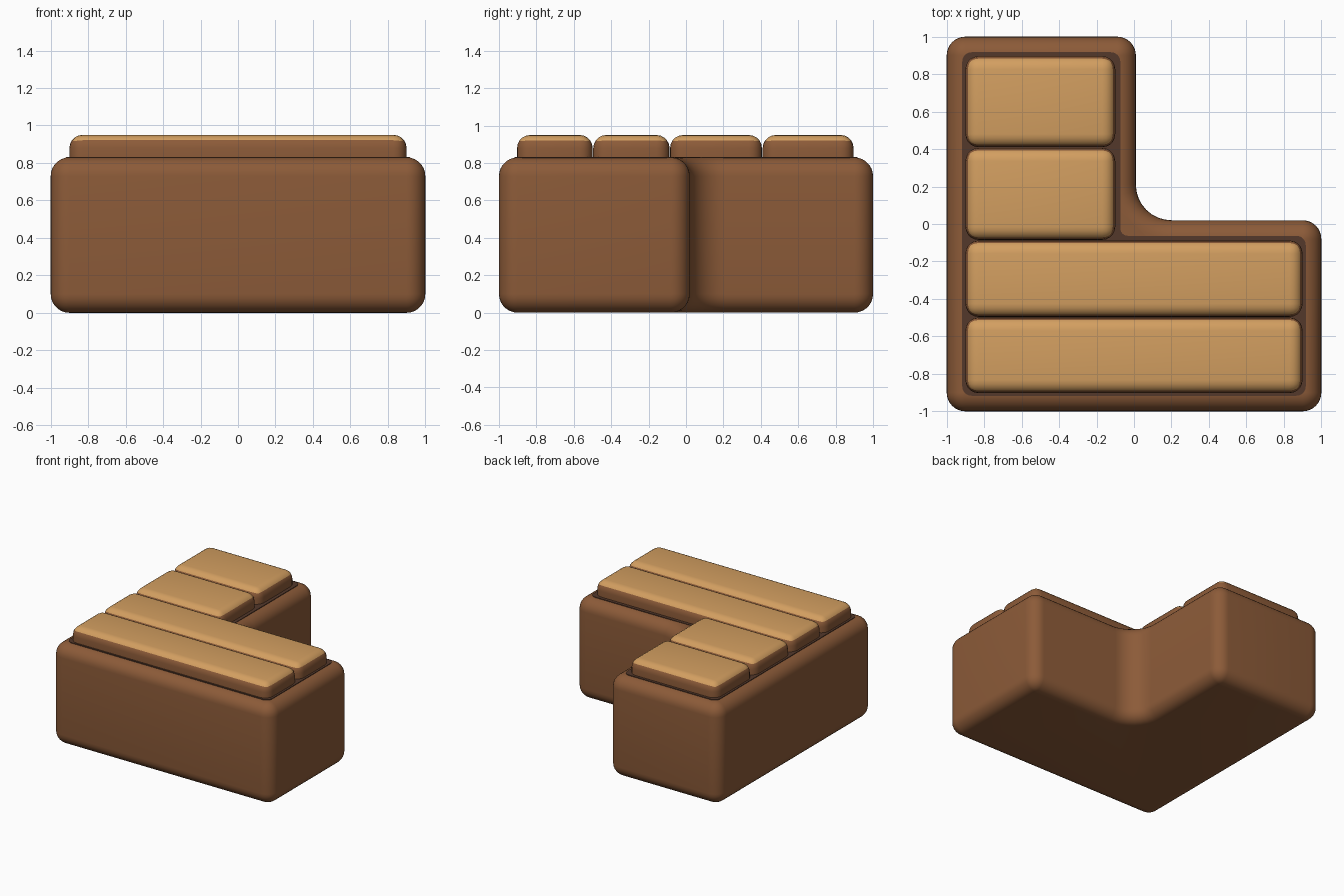
import bpy, bmesh, math

if "Cube" in bpy.data.objects:
    bpy.data.objects.remove(bpy.data.objects["Cube"])


def material(name, rgb):
    m = bpy.data.materials.new(name)
    m.diffuse_color = (*rgb, 1)
    m.use_nodes = True
    m.node_tree.nodes["Principled BSDF"].inputs["Base Color"].default_value = m.diffuse_color
    return m


BROWN = material("brown wood", (0.262, 0.104, 0.040))
TAN = material("tan plank top", (0.650, 0.345, 0.118))
DARK = material("dark groove", (0.088, 0.040, 0.024))

# L outline: corner point, direction to the arc centre, first arc angle, convex?
IX, IY = 0.01, 0.02
CORNERS = [
    (-1, -1, 1, 1, 180, True), (1, -1, -1, 1, 270, True),
    (1, IY, -1, -1, 0, True), (IX, IY, 1, 1, 270, False),
    (IX, 1, -1, -1, 0, True), (-1, 1, 1, -1, 90, True),
]


def outline(d, r_out, r_in, steps=8):
    """L-shaped loop inset by d, with rounded outer and inner corners."""
    pts = []
    for x, y, sx, sy, a0, convex in CORNERS:
        r = r_out if convex else r_in
        # inset of the inner corner moves towards the solid
        x += sx * d if convex else -d
        y += sy * d if convex else -d
        for i in range(steps + 1):
            t = i / steps * 90
            a = math.radians(a0 + t if convex else 270 - t)
            pts.append((x + sx * r + r * math.cos(a), y + sy * r + r * math.sin(a)))
    return pts


def finish(bm, name, mats):
    bmesh.ops.remove_doubles(bm, verts=bm.verts, dist=0.0001)
    bmesh.ops.recalc_face_normals(bm, faces=bm.faces)
    me = bpy.data.meshes.new(name)
    bm.to_mesh(me)
    bm.free()
    for m in mats:
        me.materials.append(m)
    ob = bpy.data.objects.new(name, me)
    bpy.context.collection.objects.link(ob)
    bpy.ops.object.select_all(action='DESELECT')
    ob.select_set(True)
    bpy.context.view_layer.objects.active = ob
    bpy.ops.object.shade_smooth_by_angle(angle=math.radians(40))
    return ob


def loft(name, layers, mat):
    """Skin a stack of (loop, z) layers and cap both ends."""
    bm = bmesh.new()
    rings = [[bm.verts.new((x, y, z)) for x, y in loop] for loop, z in layers]
    n = len(rings[0])
    for a, b in zip(rings, rings[1:]):
        for i in range(n):
            j = (i + 1) % n
            bm.faces.new((a[i], a[j], b[j], b[i]))
    bm.faces.new(rings[0][::-1])
    bm.faces.new(rings[-1])
    return finish(bm, name, [mat])


# Body: L block with rounded edges
R, TOP, SEG = 0.1, 0.83, 7
profile = []
for i in range(SEG + 1):
    a = math.pi / 2 * i / SEG
    profile.append((R * (1 - math.sin(a)), R * (1 - math.cos(a))))
profile += [(d, TOP - z) for d, z in reversed(profile)]
loft("body", [(outline(d, max(R - d, 0.002), 0.19 + d), z) for d, z in profile], BROWN)

# Thin dark groove plate showing around and between the planks
groove = outline(0.083, 0.05, 0.04)
loft("groove", [(groove, 0.825), (groove, 0.833)], DARK)


def plank(name, x0, x1, y0, y1, z0=0.7, z1=0.95):
    bm = bmesh.new()
    bmesh.ops.create_cube(bm, size=1)
    for v in bm.verts:
        v.co.x = x1 if v.co.x > 0 else x0
        v.co.y = y1 if v.co.y > 0 else y0
        v.co.z = z1 if v.co.z > 0 else z0
    bmesh.ops.bevel(bm, geom=bm.edges[:], offset=0.07, segments=5,
                    profile=0.5, affect='EDGES')
    # tan on the upper surface, brown on the sides
    for f in bm.faces:
        f.material_index = int(f.calc_center_median().z > 0.92)
    finish(bm, name, [BROWN, TAN])


# Planks: two long across the front, two short along the left arm
plank("front_plank_1", -0.9, 0.9, -0.903, -0.499)
plank("front_plank_2", -0.9, 0.9, -0.496, -0.088)
plank("side_plank_1", -0.9, -0.1, -0.085, 0.406)
plank("side_plank_2", -0.9, -0.1, 0.41, 0.896)
